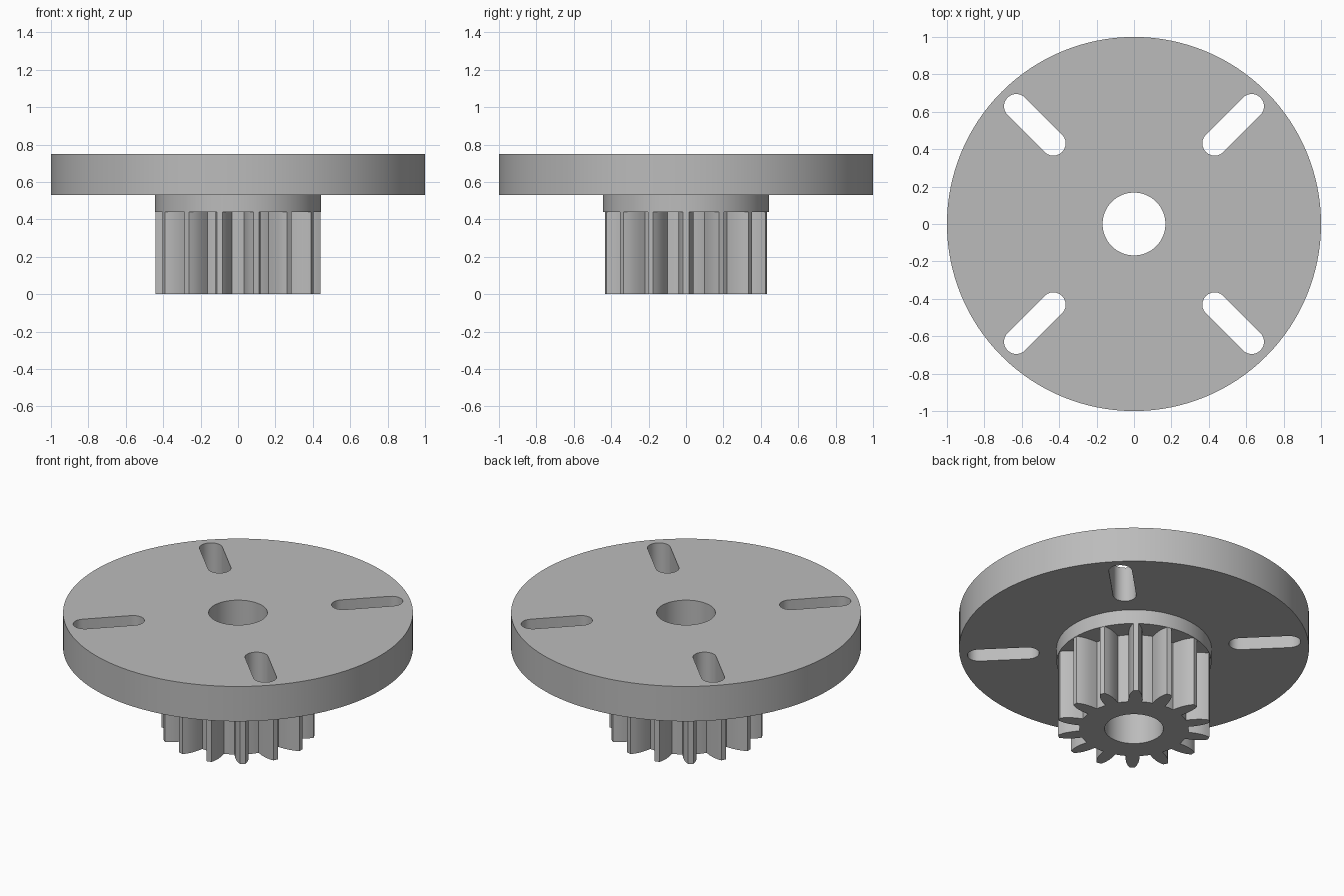
import bpy
import bmesh
from math import cos, sin, pi, radians, hypot, atan2

cube = bpy.data.objects.get("Cube")
if cube:
    bpy.data.objects.remove(cube, do_unlink=True)

# Single plain grey finish
GREY = (0.5, 0.5, 0.5, 1.0)
grey = bpy.data.materials.new("plain_grey")
grey.use_nodes = True
grey.diffuse_color = GREY
grey.node_tree.nodes["Principled BSDF"].inputs["Base Color"].default_value = GREY

BORE = 0.168
TEETH = 14


def arc(radius, start, end, steps, cx=0.0, cy=0.0):
    """Points along an arc, both ends included."""
    return [(cx + radius * cos(start + (end - start) * i / steps),
             cy + radius * sin(start + (end - start) * i / steps))
            for i in range(steps + 1)]


def circle(radius, steps):
    return arc(radius, 0, 2 * pi, steps)[:-1]


def slot(angle, inner, outer, radius):
    """Radial slot with round ends."""
    c, s = cos(angle), sin(angle)
    return (arc(radius, angle - pi / 2, angle + pi / 2, 12, outer * c, outer * s)
            + arc(radius, angle + pi / 2, angle + 3 * pi / 2, 12, inner * c, inner * s))


def gear_outline():
    """Teeth with bulging flanks and narrow tips, joined by round roots."""
    flank = [(0.31, 0.039), (0.35, 0.039), (0.385, 0.035), (0.415, 0.027), (0.44, 0.015)]
    tooth = [(x, -y) for x, y in flank] + [(x, y) for x, y in reversed(flank)]
    root = hypot(*flank[0])
    base = atan2(flank[0][1], flank[0][0])
    pitch = 2 * pi / TEETH
    points = []
    for i in range(TEETH):
        a = i * pitch
        points += [(x * cos(a) - y * sin(a), x * sin(a) + y * cos(a)) for x, y in tooth]
        points += arc(root, a + base, a + pitch - base, 4)[1:-1]
    return points


def solid(name, outlines, bottom, top):
    """Extrude filled outlines; inner outlines become holes."""
    curve = bpy.data.curves.new(name + "_profile", "CURVE")
    curve.dimensions = "2D"
    curve.fill_mode = "BOTH"
    curve.extrude = (top - bottom) / 2
    for points in outlines:
        spline = curve.splines.new("POLY")
        spline.points.add(len(points) - 1)
        for p, (x, y) in zip(spline.points, points):
            p.co = (x, y, 0, 1)
        spline.use_cyclic_u = True
    profile = bpy.data.objects.new(name + "_profile", curve)
    bpy.context.collection.objects.link(profile)
    graph = bpy.context.evaluated_depsgraph_get()
    mesh = bpy.data.meshes.new_from_object(profile.evaluated_get(graph))
    bpy.data.objects.remove(profile, do_unlink=True)

    # Weld caps to walls and stand the part at its height
    bm = bmesh.new()
    bm.from_mesh(mesh)
    bmesh.ops.remove_doubles(bm, verts=bm.verts, dist=0.0001)
    bmesh.ops.translate(bm, verts=bm.verts, vec=(0, 0, (top + bottom) / 2))
    bmesh.ops.recalc_face_normals(bm, faces=bm.faces)
    bm.to_mesh(mesh)
    bm.free()
    mesh.name = name
    mesh.materials.clear()
    mesh.materials.append(grey)
    obj = bpy.data.objects.new(name, mesh)
    bpy.context.collection.objects.link(obj)
    bpy.ops.object.select_all(action="DESELECT")
    obj.select_set(True)
    bpy.context.view_layer.objects.active = obj
    bpy.ops.object.shade_smooth_by_angle(angle=radians(25))
    return obj


bore = circle(BORE, 64)
slots = [slot(pi / 4 + i * pi / 2, 0.61, 0.89, 0.066) for i in range(4)]

# Pinion, collar and slotted disc stacked on one bore
solid("pinion_gear", [gear_outline(), bore], 0.0, 0.44)
solid("collar", [circle(0.443, 96), bore], 0.44, 0.53)
solid("slotted_disc", [circle(1.0, 128), bore] + slots, 0.53, 0.75)
